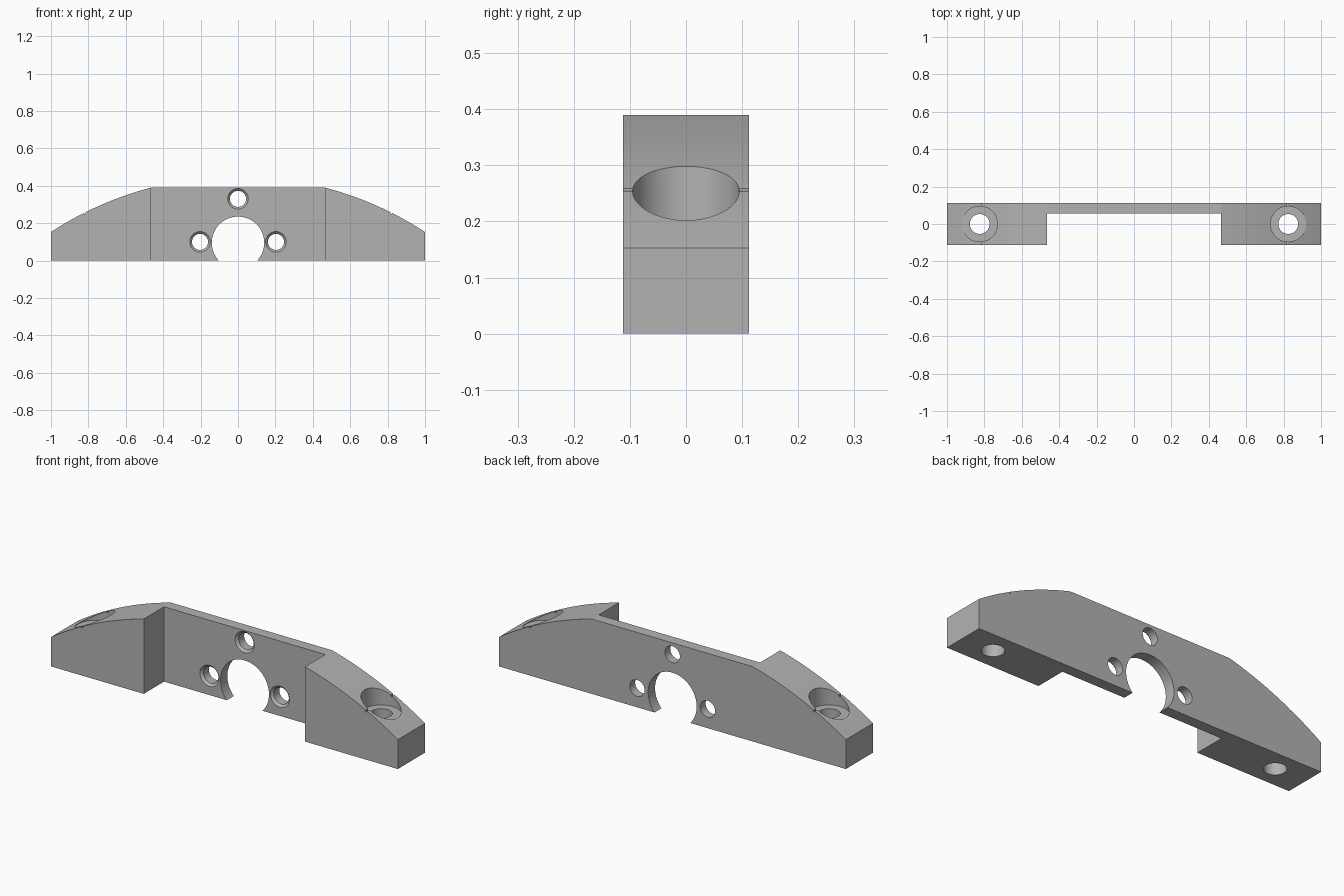
import bpy, bmesh, math

cube = bpy.data.objects.get("Cube")
if cube:
    bpy.data.objects.remove(cube)

HALF_DEPTH, HEIGHT, STEP_X, ARC_R = 0.112, 0.39, 0.465, 1.832
ARC_Z = HEIGHT - math.sqrt(ARC_R ** 2 - STEP_X ** 2)

grey = bpy.data.materials.new("plain grey")
grey.use_nodes = True
grey.diffuse_color = (0.45, 0.45, 0.45, 1)
grey.node_tree.nodes["Principled BSDF"].inputs["Base Color"].default_value = grey.diffuse_color


def make_object(name, bm):
    bmesh.ops.recalc_face_normals(bm, faces=bm.faces)
    mesh = bpy.data.meshes.new(name)
    bm.to_mesh(mesh)
    bm.free()
    mesh.materials.append(grey)
    obj = bpy.data.objects.new(name, mesh)
    bpy.context.collection.objects.link(obj)
    return obj


def box(name, x0, x1, y0, y1, z0, z1):
    bm = bmesh.new()
    bmesh.ops.create_cube(bm, size=1)
    bmesh.ops.scale(bm, vec=(x1 - x0, y1 - y0, z1 - z0), verts=bm.verts)
    bmesh.ops.translate(bm, vec=((x0 + x1) / 2, (y0 + y1) / 2, (z0 + z1) / 2), verts=bm.verts)
    return make_object(name, bm)


def turned(name, profile, centre, along_y=False):
    """Closed round cutter from (radius, position) pairs along z or y."""
    bm = bmesh.new()
    rings = []
    n = 64
    for r, t in profile:
        ring = []
        for i in range(n):
            a = math.tau * i / n
            u, v = r * math.cos(a), r * math.sin(a)
            p = (centre[0] + u, t, centre[1] + v) if along_y else (centre[0] + u, centre[1] + v, t)
            ring.append(bm.verts.new(p))
        rings.append(ring)
    for a, b in zip(rings, rings[1:]):
        for i in range(n):
            j = (i + 1) % n
            bm.faces.new((a[i], a[j], b[j], b[i]))
    bm.faces.new(rings[0])
    bm.faces.new(rings[-1])
    return make_object(name, bm)


# Body: flat middle with a shallow arc falling to each end
steps = 24
arc = []
for i in range(steps + 1):
    x = STEP_X + (1 - STEP_X) * i / steps
    arc.append((x, ARC_Z + math.sqrt(ARC_R ** 2 - x * x)))
outline = [(-1, 0), (1, 0)] + arc[::-1] + [(-x, z) for x, z in arc]
bm = bmesh.new()
face = bm.faces.new([bm.verts.new((x, -HALF_DEPTH, z)) for x, z in outline])
extruded = bmesh.ops.extrude_face_region(bm, geom=[face])["geom"]
bmesh.ops.translate(bm, vec=(0, 2 * HALF_DEPTH, 0),
                    verts=[g for g in extruded if isinstance(g, bmesh.types.BMVert)])
body = make_object("mounting_bracket", bm)

# Front recess that leaves a thin web at the back
cutters = [box("recess_cutter", -STEP_X, STEP_X, -0.3, 0.055, -0.1, 0.6)]

# Open shaft hole in the web
cutters.append(turned("shaft_cutter", [(0.14, -0.3), (0.14, 0.3)], (0, 0.095), True))

# Three screw holes with chamfered fronts
screw = [(0.055, 0.03), (0.055, 0.055), (0.043, 0.067), (0.043, 0.3)]
for x, z in ((0, 0.33), (-0.203, 0.1), (0.203, 0.1)):
    cutters.append(turned("screw_cutter", screw, (x, z), True))

# Counterbored bolt holes and fine grooves on both ends
bolt = [(0.053, -0.1), (0.053, 0.2), (0.095, 0.2), (0.095, 0.6)]
for side in (-1, 1):
    cutters.append(box("groove_cutter", side * 0.819 - 0.004, side * 0.819 + 0.004,
                       -0.3, 0.3, 0.249, 0.5))
    cutters.append(turned("bolt_cutter", bolt, (side * 0.825, 0)))

for cutter in cutters:
    cutter.hide_render = True
    mod = body.modifiers.new(cutter.name, 'BOOLEAN')
    mod.operation = 'DIFFERENCE'
    mod.solver = 'EXACT'
    mod.object = cutter

# Bake the cuts and discard the cutters
graph = bpy.context.evaluated_depsgraph_get()
baked = bpy.data.meshes.new_from_object(body.evaluated_get(graph))
body.modifiers.clear()
body.data = baked
for cutter in cutters:
    bpy.data.objects.remove(cutter)

bpy.ops.object.select_all(action='DESELECT')
body.select_set(True)
bpy.context.view_layer.objects.active = body
bpy.ops.object.shade_smooth_by_angle(angle=math.radians(10))
